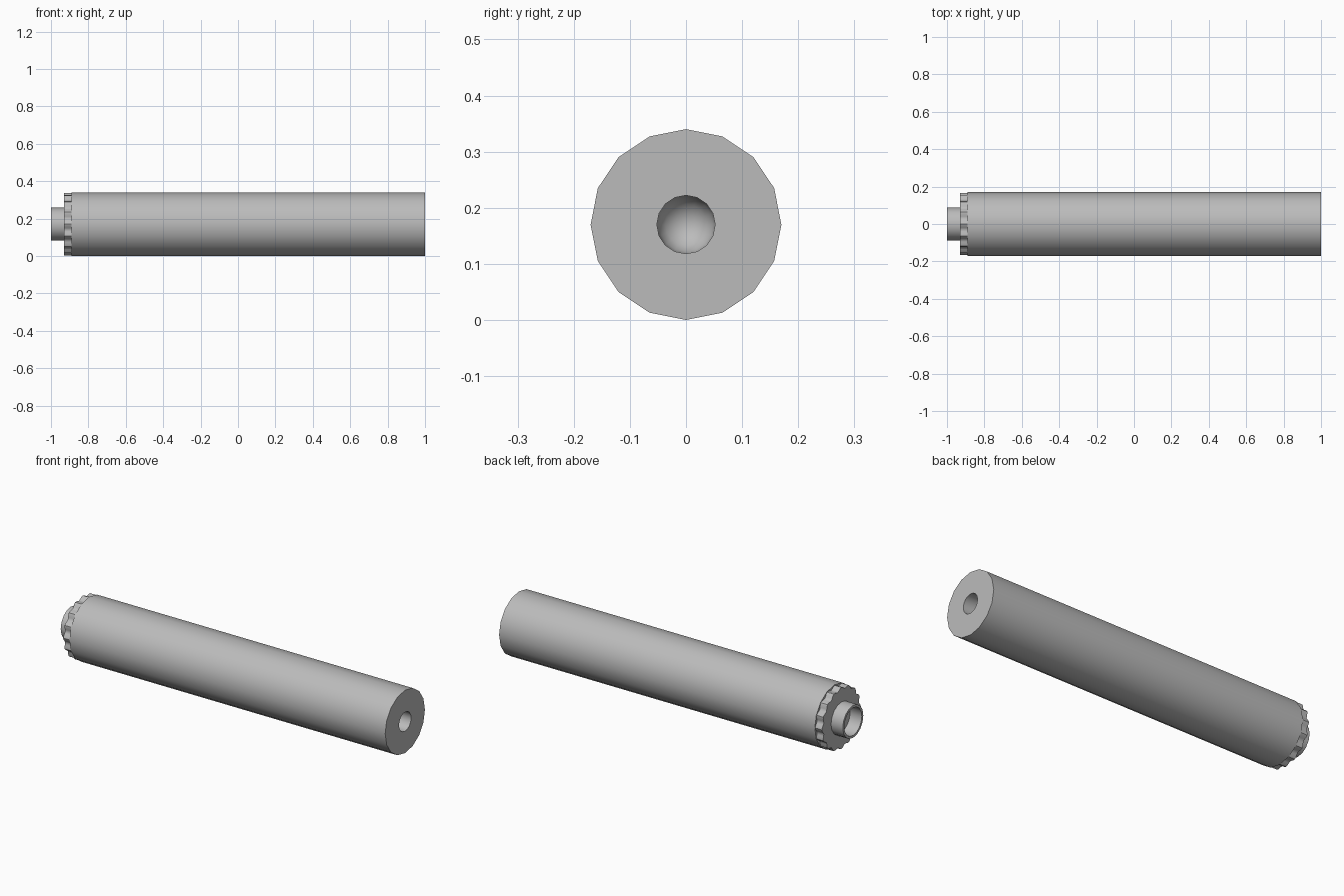
import bpy, bmesh, math

if "Cube" in bpy.data.objects:
    bpy.data.objects.remove(bpy.data.objects["Cube"])

R = 0.17          # body radius, also the height of the axis
SIDES = 16

metal = bpy.data.materials.new("grey metal")
metal.use_nodes = True
colour = (0.5, 0.5, 0.5, 1)
metal.diffuse_color = colour
metal.node_tree.nodes["Principled BSDF"].inputs["Base Color"].default_value = colour


def lathe(name, profile, sides, ripple=lambda a: 0.0):
    """Sweep (x, radius) points around the x axis; a zero radius closes to a point."""
    bm = bmesh.new()
    rings = []
    for x, r in profile:
        if r == 0:
            rings.append([bm.verts.new((x, 0, R))] * sides)
            continue
        ring = []
        for i in range(sides):
            a = 2 * math.pi * i / sides
            rr = r + ripple(a)
            ring.append(bm.verts.new((x, rr * math.sin(a), R + rr * math.cos(a))))
        rings.append(ring)
    for a, b in zip(rings, rings[1:]):
        for i in range(sides):
            j = (i + 1) % sides
            quad = [a[i], a[j], b[j], b[i]]
            bm.faces.new(list(dict.fromkeys(quad)))
    bmesh.ops.recalc_face_normals(bm, faces=bm.faces)
    mesh = bpy.data.meshes.new(name)
    bm.to_mesh(mesh)
    bm.free()
    mesh.materials.append(metal)
    obj = bpy.data.objects.new(name, mesh)
    bpy.context.collection.objects.link(obj)
    bpy.ops.object.select_all(action="DESELECT")
    obj.select_set(True)
    bpy.context.view_layer.objects.active = obj
    bpy.ops.object.shade_smooth_by_angle(angle=math.radians(35))
    return obj


def bowl(x, r, direction, steps=4):
    """Rounded blind end of a bore."""
    points = []
    for k in range(steps + 1):
        t = math.pi / 2 * k / steps
        points.append((x + direction * r * math.sin(t), r * math.cos(t) if k < steps else 0))
    return points


# Main tube with a blind bore in its right end
lathe("main_tube", [(-0.89, 0), (-0.89, R), (1, R), (1, 0.052)]
      + bowl(0.85, 0.052, -1), SIDES)

# Scalloped grip ring
lathe("grip_ring", [(-0.885, 0), (-0.885, 0.16), (-0.93, 0.16), (-0.93, 0)],
      SIDES * 6, lambda a: 0.007 * math.cos(SIDES * a))

# Hollow threaded collar
lathe("mount_collar", [(-0.92, 0.088), (-1, 0.088), (-1, 0.075)]
      + bowl(-0.9, 0.075, 1), SIDES)
